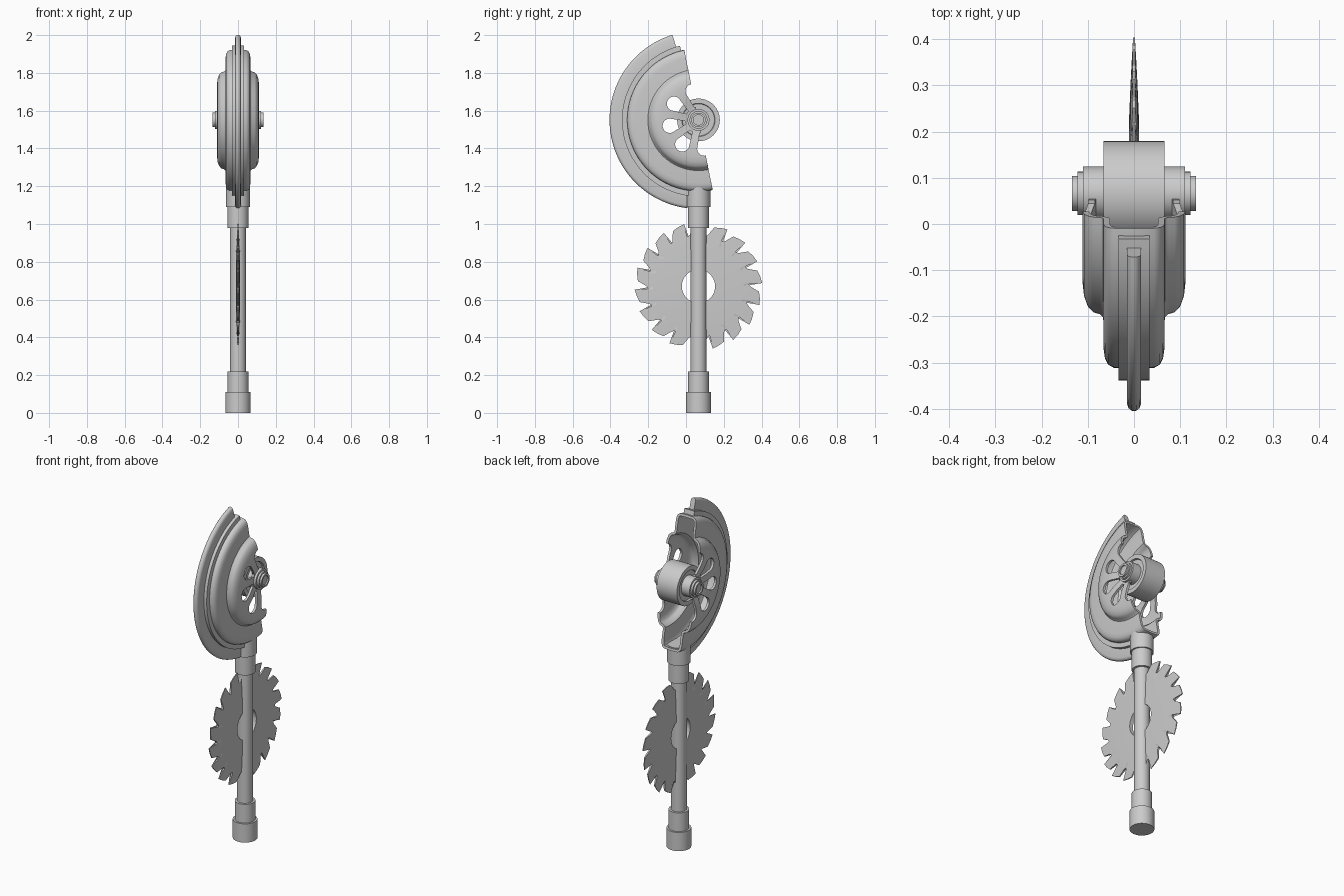
import bpy, bmesh, math
from math import sin, cos, radians

if "Cube" in bpy.data.objects:
    bpy.data.objects.remove(bpy.data.objects["Cube"])

CY = 0.066            # shared y of handle, hub and blade
HUB_Z = 1.53          # guard centre height, set below
GUARD_R = 0.471
HUB_Z = 2.0 - 0.449
A0, A1 = 101.5, 281.5  # guard opening plane


def finish(name, bm, loc, recalc=True):
    if recalc:
        bmesh.ops.remove_doubles(bm, verts=bm.verts, dist=1e-5)
        bmesh.ops.recalc_face_normals(bm, faces=bm.faces)
    me = bpy.data.meshes.new(name)
    bm.to_mesh(me)
    bm.free()
    ob = bpy.data.objects.new(name, me)
    bpy.context.collection.objects.link(ob)
    ob.location = loc
    return ob


def activate(ob):
    bpy.ops.object.select_all(action='DESELECT')
    ob.select_set(True)
    bpy.context.view_layer.objects.active = ob


def smooth(ob, angle=35):
    activate(ob)
    bpy.ops.object.shade_smooth_by_angle(angle=radians(angle))


def mirrored(half):
    """Extend an (x, r) profile to the -x side."""
    return half + [(-x, r) for x, r in reversed(half) if x > 0]


def revolve(name, prof, a0, a1, steps, loc, solid):
    """Sweep an (x, r) profile around the x axis; solid closes and caps it."""
    bm = bmesh.new()
    rows = []
    for i in range(steps + 1):
        a = radians(a0 + (a1 - a0) * i / steps)
        rows.append([bm.verts.new((x, r * cos(a), r * sin(a))) for x, r in prof])
    n = len(prof)
    for p, q in zip(rows, rows[1:]):
        for j in range(n if solid else n - 1):
            k = (j + 1) % n
            bm.faces.new((p[j], p[k], q[k], q[j]))
    if solid and a1 - a0 < 360:
        bm.faces.new(rows[0])
        bm.faces.new(rows[-1])
    return finish(name, bm, loc, solid)


hub_loc = (0, CY, HUB_Z)

# Guard shell: stepped dome on both sides, open at the back
shell = revolve("guard_shell", mirrored([
    (.094, .03), (.096, .055), (.103, .09), (.109, .12), (.111, .15), (.111, .195),
    (.108, .222), (.1, .244), (.088, .257), (.074, .261), (.067, .268), (.066, .28),
    (.066, .335), (.063, .356), (.056, .37), (.044, .377), (0, .379)]),
    A0, A1, 56, hub_loc, False)
mod = shell.modifiers.new("wall", 'SOLIDIFY')
mod.thickness, mod.offset = 0.014, -1

# Teardrop vents cut through both side discs
bm = bmesh.new()
for k in range(5):
    a = radians(A0 + 45 * k)
    pts = [(.07, -.008)]
    pts += [(.155 + .038 * cos(t), .038 * sin(t))
            for t in (radians(-100 + 200 * i / 16) for i in range(17))]
    pts += [(.07, .008)]
    vs = [bm.verts.new((-.2, u * cos(a) - v * sin(a), u * sin(a) + v * cos(a))) for u, v in pts]
    face = bm.faces.new(vs)
    ext = bmesh.ops.extrude_face_region(bm, geom=[face])
    bmesh.ops.translate(bm, vec=(.4, 0, 0),
                        verts=[g for g in ext["geom"] if isinstance(g, bmesh.types.BMVert)])
cutter = finish("vent_cutter", bm, hub_loc)
cutter.hide_render = True
mod2 = shell.modifiers.new("vents", 'BOOLEAN')
mod2.operation, mod2.solver, mod2.object = 'DIFFERENCE', 'EXACT', cutter
activate(shell)
for m in ("wall", "vents"):
    bpy.ops.object.modifier_apply(modifier=m)
bpy.data.objects.remove(cutter)
smooth(shell)

# Outer step and thin rounded rim
smooth(revolve("guard_step", mirrored([(.033, .366), (.033, .405)]),
               104, 263, 52, hub_loc, True))
smooth(revolve("guard_rim", mirrored([(.015, .395), (.015, .455), (.012, .464), (.006, .4695), (0, GUARD_R)]),
               107, 263, 52, hub_loc, True))

# Axle hub: wide roller, recessed side rings, stepped end caps
smooth(revolve("axle_hub", mirrored([
    (.126, 0), (.126, .027), (.134, .027), (.134, .038), (.122, .038), (.122, .047),
    (.11, .047), (.11, .058), (.056, .058), (.056, .085), (.066, .088), (.066, .113)]),
    0, 360, 48, hub_loc, True))

# Handle: pole with stepped collars at each end
for name, r, z0, z1 in (("pole", .042, .2, 1.0),
                        ("base_cap", .066, 0, .11), ("base_collar", .055, .11, .22),
                        ("top_collar", .055, .98, 1.09), ("guard_socket", .063, 1.09, 1.195)):
    bpy.ops.mesh.primitive_cylinder_add(vertices=40, radius=r, depth=z1 - z0,
                                        location=(0, CY, (z0 + z1) / 2))
    bpy.context.object.name = name
    smooth(bpy.context.object)

# Saw blade: hooked teeth, thinner towards the edge
TEETH = 18
tooth = [(0, .338), (6, .331), (12, .322), (14, .3), (16.5, .277), (19, .268), (21, .274)]
outline = [(radians(360 / TEETH * t + d + 3), r) for t in range(TEETH) for d, r in tooth]


def half_thick(r):
    return .0115 if r < .12 else max(.002, .0115 - .0095 * ((r - .12) / .218) ** 1.4)


bm = bmesh.new()
sides = []
for s in (1, -1):
    rings = []
    for ring_r in (.088, .17, .24, None):
        ring = []
        for i, (a, r) in enumerate(outline):
            rr = ring_r or r
            aa = a if ring_r is None else 2 * math.pi * i / len(outline) + radians(3)
            ring.append(bm.verts.new((s * half_thick(rr), rr * cos(aa), rr * sin(aa))))
        rings.append(ring)
    sides.append(rings)
n = len(outline)
loops = sides[0] + sides[1][::-1]
for p, q in zip(loops, loops[1:] + loops[:1]):
    for i in range(n):
        k = (i + 1) % n
        bm.faces.new((p[i], p[k], q[k], q[i]))
smooth(finish("saw_blade", bm, (0, CY, .67)), 30)
